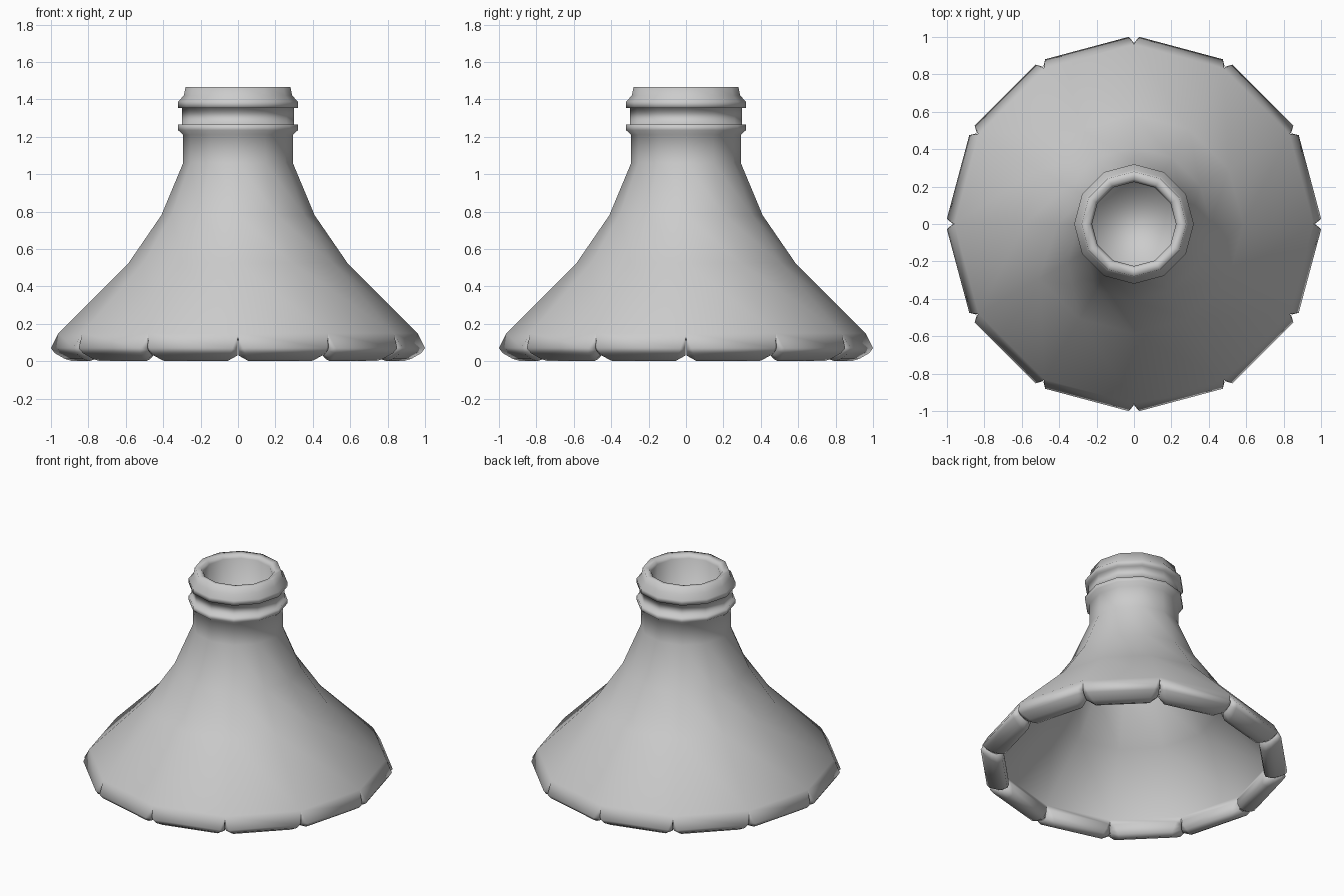
import bpy, bmesh
from math import sin, cos, pi
from mathutils import Vector

cube = bpy.data.objects.get("Cube")
if cube:
    bpy.data.objects.remove(cube)

SIDES = 12

# Profiles as (radius, height)
throat = [(0.222, 1.06), (0.225, 1.44)]
neck = [(0.24, 1.463), (0.28, 1.467), (0.29, 1.42), (0.32, 1.388), (0.32, 1.355),
        (0.3, 1.355), (0.3, 1.265), (0.32, 1.265), (0.32, 1.235), (0.293, 1.21)]
flare = [(0.293, 1.06), (0.41, 0.78), (0.585, 0.525), (0.96, 0.15)]
inner = [(0.88, 0.13), (0.55, 0.47), (0.375, 0.74), (0.25, 1.0)]
# Rolled rim as (radius, height, gap from the corner)
rim = [(1.008, 0.07, 0.03), (0.99, 0.043, 0.04), (0.94, 0.012, 0.055),
       (0.9, 0.0, 0.06), (0.865, 0.012, 0.05), (0.855, 0.05, 0.03), (0.86, 0.085, 0.02)]
roll_radius, roll_height, seam_gap = 0.925, 0.075, 0.004

bm = bmesh.new()


def point(r, z, i):
    a = 2 * pi * i / SIDES
    return Vector((r * cos(a), r * sin(a), z))


def ring(r, z):
    return [bm.verts.new(point(r, z, i)) for i in range(SIDES)]


def lathe(profile):
    rings = [ring(r, z) for r, z in profile]
    for a, b in zip(rings, rings[1:]):
        for i in range(SIDES):
            j = (i + 1) % SIDES
            bm.faces.new((a[i], a[j], b[j], b[i]))
    return rings


def rounded_end(edge, corner, along):
    """Close one end of a scallop with a bulge that nearly meets its neighbour."""
    core = []
    for r, z, gap in rim:
        co = point(roll_radius + 0.6 * (r - roll_radius),
                   roll_height + 0.6 * (z - roll_height), corner)
        core.append(bm.verts.new(co + along * seam_gap))
    lip = edge[1:-1]
    for k in range(len(core) - 1):
        bm.faces.new((lip[k], lip[k + 1], core[k + 1], core[k]))
    bm.faces.new((edge[0], lip[0], core[0]))
    bm.faces.new((lip[-1], edge[-1], core[-1]))
    bm.faces.new([edge[0]] + core + [edge[-1]])


# Throat, neck and outer flare, then the hollow underside
outer_rings = lathe(throat + neck + flare)
inner_rings = lathe(inner)
bm.faces.new(outer_rings[0])
bm.faces.new(inner_rings[-1])

# One rolled scallop per side, notched at the corners
for i in range(SIDES):
    j = (i + 1) % SIDES
    along = (point(1, 0, j) - point(1, 0, i)).normalized()
    rows = [(outer_rings[-1][i], outer_rings[-1][j])]
    for r, z, gap in rim:
        rows.append((bm.verts.new(point(r, z, i) + along * gap),
                     bm.verts.new(point(r, z, j) - along * gap)))
    rows.append((inner_rings[0][i], inner_rings[0][j]))
    for p, q in zip(rows, rows[1:]):
        bm.faces.new((p[0], p[1], q[1], q[0]))
    rounded_end([row[0] for row in rows], i, along)
    rounded_end([row[1] for row in rows], j, -along)

bmesh.ops.recalc_face_normals(bm, faces=bm.faces)
for face in bm.faces:
    face.smooth = True
mesh = bpy.data.meshes.new("flared_shade")
bm.to_mesh(mesh)
bm.free()

# Plain grey finish
grey = bpy.data.materials.new("light_grey")
grey.use_nodes = True
colour = (0.6, 0.6, 0.6, 1)
grey.diffuse_color = colour
grey.node_tree.nodes["Principled BSDF"].inputs["Base Color"].default_value = colour
mesh.materials.append(grey)

shade = bpy.data.objects.new("flared_shade", mesh)
bpy.context.collection.objects.link(shade)
